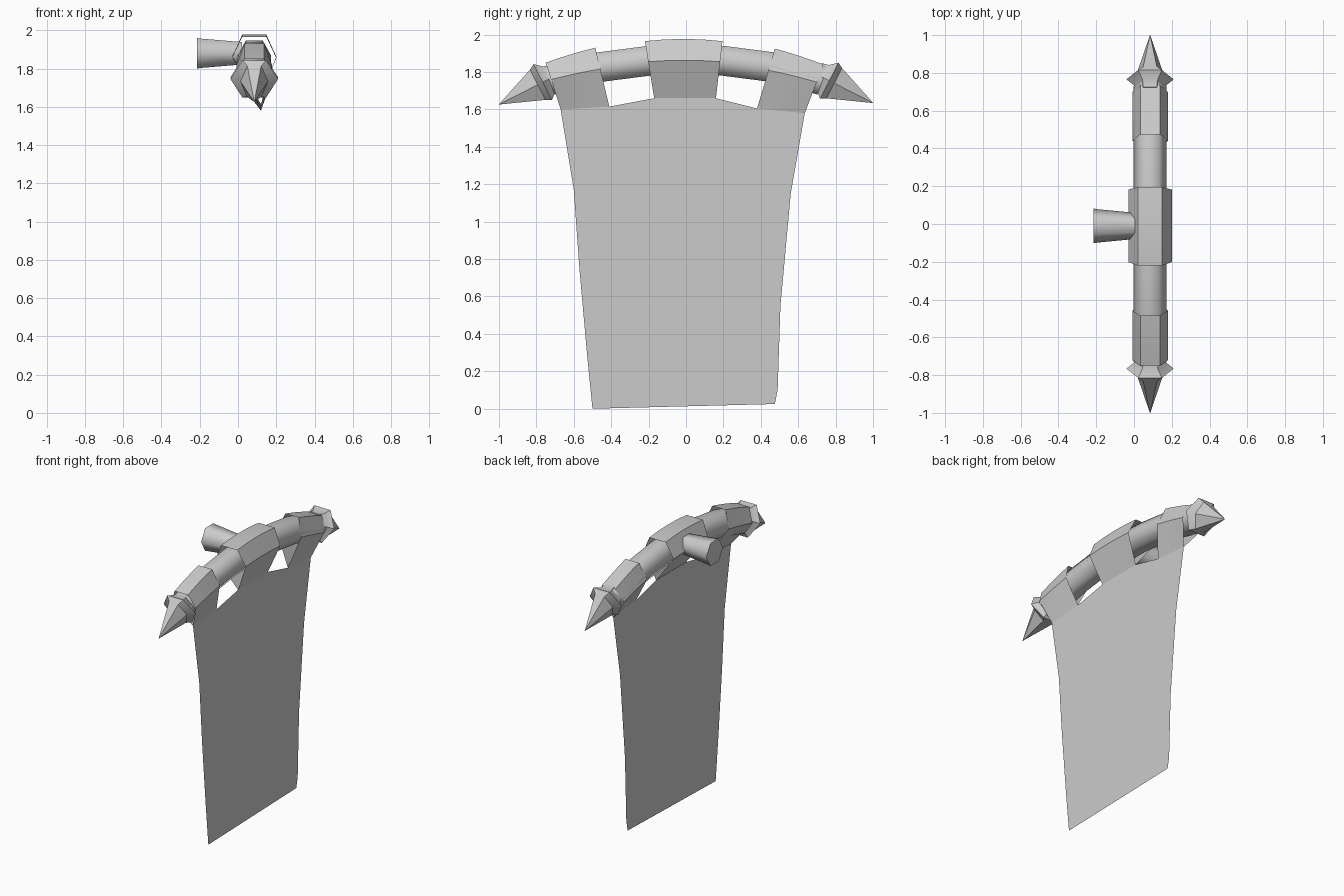
import bpy, bmesh, math
from mathutils import Vector

cube = bpy.data.objects.get("Cube")
if cube:
    bpy.data.objects.remove(cube, do_unlink=True)

grey = bpy.data.materials.new("plain_grey")
grey.use_nodes = True
grey.diffuse_color = (0.6, 0.6, 0.6, 1)
grey.node_tree.nodes["Principled BSDF"].inputs["Base Color"].default_value = (0.6, 0.6, 0.6, 1)

POLE_X = 0.085
CLOTH_X = 0.12


def finish(name, bm, angle=35, closed=True):
    bmesh.ops.remove_doubles(bm, verts=bm.verts, dist=0.0005)
    if closed:
        bmesh.ops.recalc_face_normals(bm, faces=bm.faces)
    mesh = bpy.data.meshes.new(name)
    bm.to_mesh(mesh)
    bm.free()
    mesh.materials.append(grey)
    obj = bpy.data.objects.new(name, mesh)
    bpy.context.collection.objects.link(obj)
    bpy.ops.object.select_all(action='DESELECT')
    obj.select_set(True)
    bpy.context.view_layer.objects.active = obj
    bpy.ops.object.shade_smooth_by_angle(angle=math.radians(angle))


def loft(name, rings, angle):
    """Six-sided skin through rings of (centre, u vector, v vector)."""
    bm = bmesh.new()
    loops = []
    for c, u, v in rings:
        loops.append([bm.verts.new(c + u * math.cos(k * math.pi / 3) + v * math.sin(k * math.pi / 3))
                      for k in range(6)])
    for a, b in zip(loops, loops[1:]):
        for k in range(6):
            n = (k + 1) % 6
            bm.faces.new((a[k], a[n], b[n], b[k]))
    bm.faces.new(loops[0])
    bm.faces.new(loops[-1])
    finish(name, bm, angle)


# Bowed pole
X = Vector((1, 0, 0))
half = [(0.2, 1.86, 5), (0.47, 1.825, 12), (0.73, 1.755, 20)]
path = [(-y, z, -t) for y, z, t in reversed(half)] + [(0, 1.868, 0)] + half
rings = []
for y, z, tilt in path:
    t = math.radians(tilt)
    rings.append((Vector((POLE_X, y, z)), X * 0.088, Vector((0, math.sin(t), math.cos(t))) * 0.092))
loft("pole", rings, 65)

# Spiked finials at both ends
for side, name in ((-1, "front_finial"), (1, "back_finial")):
    t = math.radians(27)
    along = Vector((0, side * math.cos(t), -math.sin(t)))
    up = Vector((0, side * math.sin(t), math.cos(t)))
    centre = Vector((POLE_X, side * 0.766, 1.75 + side * 0.004))
    rings = [(centre + along * s, X * rx, up * rz) for s, rx, rz in
             ((-0.08, 0.07, 0.075), (-0.04, 0.08, 0.085), (0, 0.125, 0.125),
              (0.03, 0.072, 0.105), (0.262, 0.001, 0.001))]
    loft(name, rings, 35)

# Tapered wall peg
Y, Z = Vector((0, 1, 0)), Vector((0, 0, 1))
loft("wall_peg", [(Vector((x, -0.01, 1.88)), Y * r, Z * r)
                  for x, r in ((-0.215, 0.092), (-0.19, 0.088), (0.02, 0.068))], 65)

# Cloth: flat hanging sheet with three loops around the pole
bm = bmesh.new()
hem = [(0.635, 1.58), (0.56, 1.15), (0.505, 0.55), (0.49, 0.1), (0.475, 0.025),
       (-0.5, 0), (-0.53, 0.3), (-0.57, 0.75), (-0.6, 1.17), (-0.67, 1.6)]
top = [(-0.41, 1.615), (-0.17, 1.66), (0.16, 1.66), (0.38, 1.605)]
bm.faces.new([bm.verts.new((CLOTH_X, y, z)) for y, z in reversed(hem + top)])


def strap(top_a, top_b, low_a, low_b, width, bulge):
    """Band going up one side of the pole, over it and down the other."""
    section = ((CLOTH_X, 1), (POLE_X + width, 0.36), (POLE_X + width * 0.55, 0),
               (POLE_X - width * 0.55, 0), (POLE_X - width, 0.36), (CLOTH_X, 1))
    columns = []
    for k in range(5):
        f = k / 4
        hi = Vector(top_a).lerp(Vector(top_b), f)
        hi.y += bulge * 4 * f * (1 - f)
        lo = Vector(low_a).lerp(Vector(low_b), f)
        col = []
        for x, t in section:
            p = hi.lerp(lo, t)
            col.append(bm.verts.new((x, p.x, p.y)))
        columns.append(col)
    for a, b in zip(columns, columns[1:]):
        for i in range(5):
            bm.faces.new((a[i], b[i], b[i + 1], a[i + 1]))


strap((-0.22, 1.965), (0.195, 1.965), top[1], top[2], 0.115, 0.012)
strap((-0.75, 1.85), (-0.485, 1.93), hem[-1], top[0], 0.094, 0.004)
strap((0.475, 1.925), (0.735, 1.84), top[3], hem[0], 0.094, 0.004)
finish("cloth_banner", bm, 35, closed=False)
